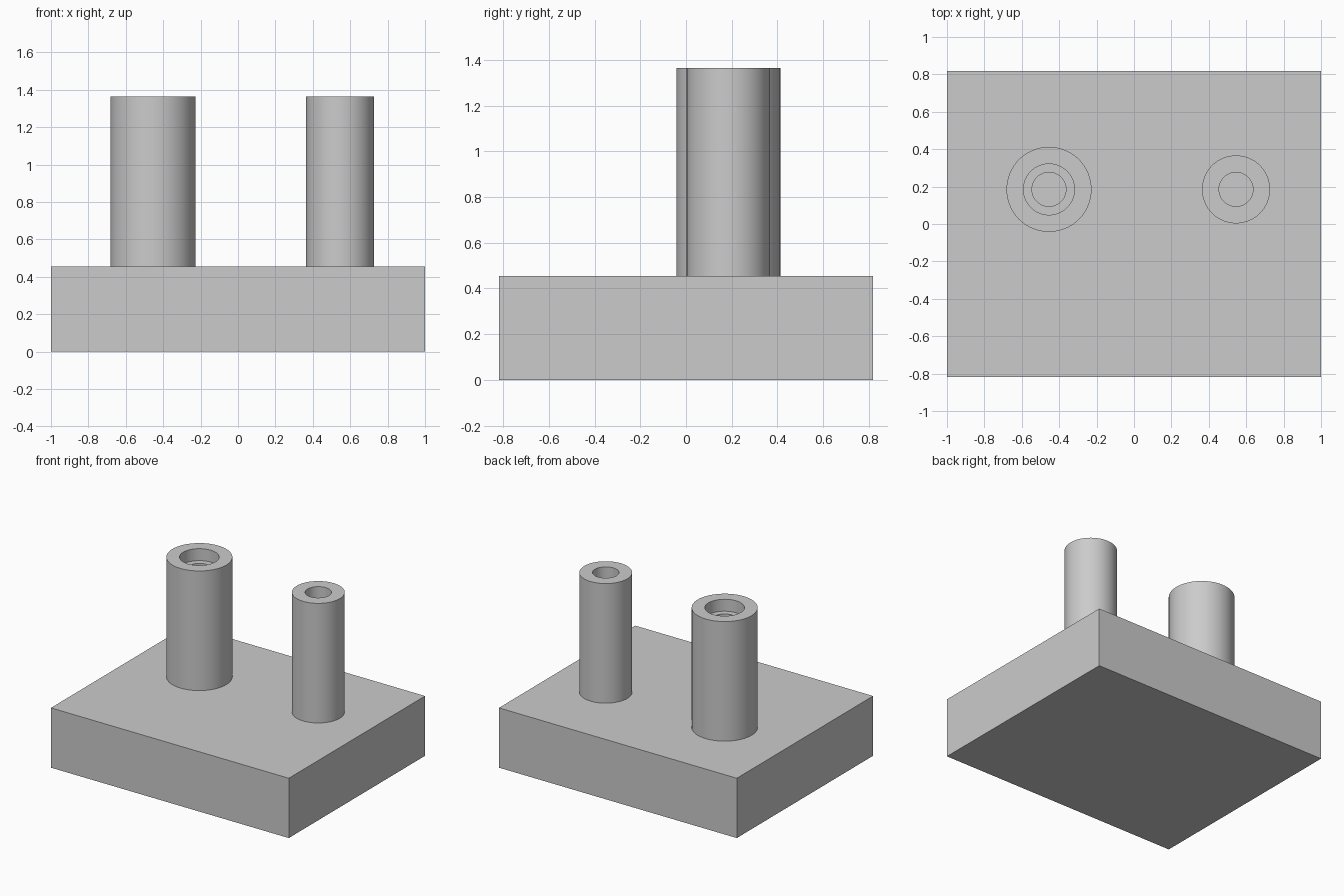
import bpy
import bmesh
from math import cos, sin, tau, radians

cube = bpy.data.objects.get("Cube")
if cube:
    bpy.data.objects.remove(cube, do_unlink=True)

U = 1 / 11            # design unit
SEGMENTS = 64
BASE_TOP = 5 * U
POST_TOP = 15 * U

grey = bpy.data.materials.new("plain grey")
grey.use_nodes = True
grey.diffuse_color = (0.6, 0.6, 0.6, 1)
grey.node_tree.nodes["Principled BSDF"].inputs["Base Color"].default_value = (0.6, 0.6, 0.6, 1)


def add_object(name, bm, location):
    bmesh.ops.recalc_face_normals(bm, faces=bm.faces)
    mesh = bpy.data.meshes.new(name)
    bm.to_mesh(mesh)
    bm.free()
    mesh.materials.append(grey)
    obj = bpy.data.objects.new(name, mesh)
    obj.location = location
    bpy.context.collection.objects.link(obj)
    return obj


def add_post(name, profile, location):
    """Turn a (radius, height) profile, closed at both ends by discs."""
    bm = bmesh.new()
    rings = [[bm.verts.new((r * cos(tau * i / SEGMENTS), r * sin(tau * i / SEGMENTS), z))
              for i in range(SEGMENTS)] for r, z in profile]
    for low, high in zip(rings, rings[1:]):
        for i in range(SEGMENTS):
            j = (i + 1) % SEGMENTS
            bm.faces.new((low[i], low[j], high[j], high[i]))
    bm.faces.new(rings[0])
    bm.faces.new(rings[-1])
    post = add_object(name, bm, location)
    bpy.ops.object.select_all(action="DESELECT")
    post.select_set(True)
    bpy.context.view_layer.objects.active = post
    bpy.ops.object.shade_smooth_by_angle(angle=radians(30))


# Rectangular base block
block = bmesh.new()
bmesh.ops.create_cube(block, size=1)
bmesh.ops.scale(block, vec=(22 * U, 18 * U, BASE_TOP), verts=block.verts)
add_object("base_block", block, (0, 0, BASE_TOP / 2))

# Wide post with a counterbored hole
height = POST_TOP - BASE_TOP
floor = 0.002
ledge = height - U
add_post("wide_post",
         [(2.5 * U, 0), (2.5 * U, height), (1.5 * U, height),
          (1.5 * U, ledge), (U, ledge), (U, floor)],
         (-5 * U, 0.185, BASE_TOP))

# Narrow post with a plain hole
add_post("narrow_post",
         [(2 * U, 0), (2 * U, height), (U, height), (U, floor)],
         (6 * U, 0.185, BASE_TOP))
